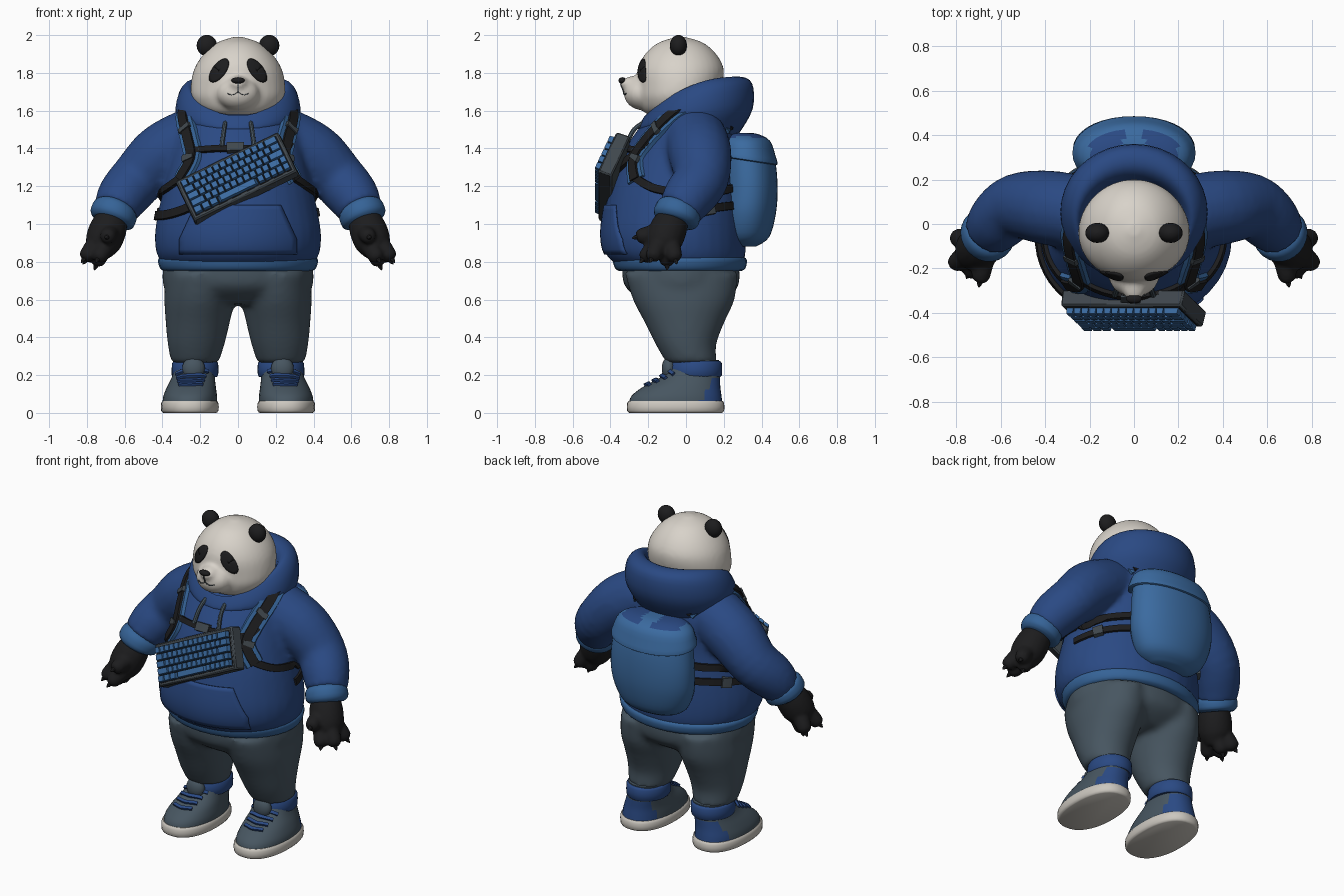
import bpy, bmesh, math
from mathutils import Vector, Matrix
from mathutils.bvhtree import BVHTree

if "Cube" in bpy.data.objects:
    bpy.data.objects.remove(bpy.data.objects["Cube"])
made = []

def material(name, *rgb):
    m = bpy.data.materials.new(name)
    m.use_nodes = True
    m.diffuse_color = (*rgb, 1)
    m.node_tree.nodes["Principled BSDF"].inputs["Base Color"].default_value = (*rgb, 1)
    return m

HOODIE = material("hoodie blue", .023, .067, .228)
TRIM = material("trim blue", .036, .125, .31)
PACK = material("pack blue", .043, .145, .35)
GRAY = material("slate gray", .063, .092, .118)
BLACK = material("black", .012, .012, .013)
FUR = material("cream fur", .69, .65, .59)
SOLE = material("sole cream", .6, .57, .52)
METAL = material("dark gray", .05, .063, .074)

def spline(rows, n):
    """Smooth curve through rows of numbers."""
    out, last = [], len(rows) - 1
    for i in range(last):
        a, b, c, d = (rows[max(0, min(last, i + k))] for k in (-1, 0, 1, 2))
        for t in (k / n for k in range(n)):
            out.append([.5 * (2*q + (r-p)*t + (2*p-5*q+4*r-s)*t*t + (3*q-p-3*r+s)*t**3)
                        for p, q, r, s in zip(a, b, c, d)])
    return out + [list(rows[-1])]

def skin(rings):
    m, last = len(rings[0]), len(rings) - 1
    faces = [(i*m + j, i*m + (j+1) % m, (i+1)*m + (j+1) % m, (i+1)*m + j) for i in range(last) for j in range(m)]
    return [v for r in rings for v in r], faces + [tuple(range(m)), tuple(range(last*m, last*m + m))]

def loft(rows, n=4, seg=36, power=2):
    """Stacked rings: x, y, z, rx, ry, then optional slope and side rise."""
    rings = []
    for r in spline(rows, n):
        x, y, z, rx, ry, slope, rise = (r + [0, 0])[:7]
        ring = []
        for k in range(seg):
            c, s = math.cos(math.tau*k/seg), math.sin(math.tau*k/seg)
            px, py = (math.copysign(abs(q)**(2/power), q) for q in (c, s))
            ring.append((x + rx*px, y + ry*py, z + slope*ry*py + rise*c*c))
        rings.append(ring)
    return skin(rings)

def tube(rows, n=4, seg=18):
    """Round tube along x, y, z with a radius at each point."""
    pts, rings = spline(rows, n), []
    for i, p in enumerate(pts):
        q = (Vector(pts[min(i + 1, len(pts) - 1)][:3]) - Vector(pts[max(i - 1, 0)][:3])).to_track_quat('Z', 'Y')
        rings.append([Vector(p[:3]) + q @ Vector((p[3]*math.cos(a), p[3]*math.sin(a), 0))
                      for a in (math.tau*k/seg for k in range(seg))])
    return skin(rings)

def ball(c, r):
    return loft([(c[0], c[1], c[2] - r[2]*math.cos(a), r[0]*math.sin(a) + 1e-4, r[1]*math.sin(a) + 1e-4)
                 for a in (math.pi*k/12 for k in range(13))], 1, 20)

def box(mat, w, h, d, top=1.0):
    """Box standing on local z = 0, with a scaled top."""
    return skin([[mat @ Vector((x*w/2*k, y*h/2*k, z)) for x, y in ((-1, -1), (1, -1), (1, 1), (-1, 1))]
                 for z, k in ((0, 1), (d, top))])

def make(name, parts, mat, side=1, voxel=0, smooth=6):
    bm = bmesh.new()
    for verts, faces in parts:
        vs = [bm.verts.new((v[0]*side, v[1], v[2])) for v in verts]
        for f in faces:
            bm.faces.new([vs[i] for i in f])
    bmesh.ops.recalc_face_normals(bm, faces=bm.faces)
    me = bpy.data.meshes.new(name)
    bm.to_mesh(me)
    bm.free()
    me.materials.append(mat)
    ob = bpy.data.objects.new(name, me)
    bpy.context.collection.objects.link(ob)
    if voxel:
        rm = ob.modifiers.new("blend", 'REMESH')
        rm.mode, rm.voxel_size, rm.use_smooth_shade = 'VOXEL', voxel, True
        ob.modifiers.new("soften", 'SMOOTH').iterations = smooth
    made.append(ob)
    return ob

def paint(ob, mat, rule):
    ob.data.materials.append(mat)
    for p in ob.data.polygons:
        p.material_index = int(rule(p.center))

def surface(ob):
    bpy.context.view_layer.update()
    return BVHTree.FromObject(ob, bpy.context.evaluated_depsgraph_get())

def strap(name, bvh, pts, width, mat, side=1, thick=.018):
    """Flat band laid on a surface."""
    hits = [bvh.find_nearest(Vector((p[0]*side, p[1], p[2])))[:2] for p in spline(pts, 6)]
    rings = []
    for i, (p, up) in enumerate(hits):
        w = (hits[min(i + 1, len(hits) - 1)][0] - hits[max(i - 1, 0)][0]).cross(up).normalized() * width / 2
        rings.append([p - w - up*.006, p + w - up*.006, p + w*.9 + up*thick, p - w*.9 + up*thick])
    make(name, [skin(rings)], mat)

def decal(name, bvh, shape, nu, nv, mat, lift):
    """Thin patch dropped onto a surface from the front."""
    verts, m = [], nu + 1
    for j in range(nv + 1):
        for i in range(m):
            x, z = shape(i/nu, j/nv)
            hit = bvh.ray_cast(Vector((x, -2, z)), Vector((0, 1, 0)))[0]
            verts.append((x, (hit.y if hit else 0) - lift, z))
    ob = make(name, [(verts, [(j*m+i, j*m+i+1, j*m+m+i+1, j*m+m+i) for j in range(nv) for i in range(nu)])], mat)
    solid = ob.modifiers.new("thickness", 'SOLIDIFY')
    solid.thickness, solid.offset = .009, 0

# Hoodie: torso and sleeves blended together
arm = tube([(.24, .05, 1.45, .17), (.40, .075, 1.365, .168), (.53, .08, 1.24, .148),
            (.61, .015, 1.145, .138), (.65, -.035, 1.07, .118)])
torso = loft([(0, -.03, .78, .39, .33), (0, -.055, .84, .43, .37), (0, -.065, .95, .44, .38),
              (0, -.06, 1.1, .415, .365), (0, -.05, 1.25, .38, .335), (0, -.02, 1.4, .35, .302),
              (0, .01, 1.52, .335, .25), (0, .03, 1.6, .295, .21), (0, .03, 1.67, .19, .15)])
other_arm = ([(-v[0], v[1], v[2]) for v in arm[0]], arm[1])
body = surface(make("hoodie", [torso, arm, other_arm], HOODIE, voxel=.018))
make("hem", [loft([(0, -.03, .75, .39, .32), (0, -.03, .765, .412, .345),
                   (0, -.033, .81, .424, .355), (0, -.035, .83, .40, .335)], 3)], TRIM)
make("hood", [loft([(0, .05, 1.455, .27, .23, .1, 0), (0, .055, 1.55, .328, .298, .2, .02),
                    (0, .05, 1.63, .318, .3, .38, .045), (0, .03, 1.675, .275, .25, .42, .055),
                    (0, 0, 1.65, .24, .215, .42, .05), (0, -.02, 1.55, .2, .18, .3, 0)])], HOODIE)
decal("front_pocket", body, lambda u, v: ((2*u - 1) * (.31 - .12*max(0, v - .3)), .84 + .26*v), 20, 10, HOODIE, .007)

# Head with muzzle and face
skull = loft([(0, -.05, 1.55, .06, .06), (0, -.06, 1.59, .18, .16), (0, -.05, 1.66, .24, .205),
              (0, -.035, 1.73, .25, .224), (0, -.028, 1.82, .232, .228), (0, -.028, 1.9, .182, .188),
              (0, -.028, 1.96, .112, .118), (0, -.028, 1.99, .025, .025)])
muzzle = [ball((0, -.23, 1.692), (.115, .1, .09)), ball((0, -.27, 1.742), (.055, .08, .042))]
face = surface(make("head", [skull] + muzzle, FUR, voxel=.013))
make("nose", [ball((0, -.337, 1.76), (.036, .02, .017))], BLACK)
decal("mouth_crease", face, lambda u, v: ((u - .5)*.006, 1.7 + .05*v), 1, 5, METAL, .001)

# Trousers
legs = [loft([(.2*s, -.025, .74, .18, .3), (.205*s, -.012, .6, .185, .27), (.213*s, -.008, .48, .17, .212),
              (.222*s, 0, .36, .15, .16), (.228*s, .03, .265, .126, .135)]) for s in (1, -1)]
hips = loft([(0, -.02, .575, .24, .18), (0, -.02, .63, .36, .265), (0, -.025, .69, .40, .308), (0, -.03, .8, .395, .31)])
make("trousers", legs + [hips], GRAY, voxel=.018, smooth=10)

for s, tag in ((1, "left_"), (-1, "right_")):
    # Ear, eye patch and lip
    make(tag + "ear", [ball((.165, -.04, 1.945), (.054, .045, .056))], BLACK, s)
    def patch(u, v):
        a, b = (r*(.04 + .96*v) for r in (.034*math.cos(math.tau*u), .074*math.sin(math.tau*u)))
        return s*(.1 + a*.8 - b*.6), 1.812 + a*.6 + b*.8
    decal(tag + "eye_patch", face, patch, 20, 4, BLACK, .004)
    decal(tag + "lip", face, lambda u, v: (s*.055*u, 1.698 - .016*math.sin(2.6*u) + .004*v), 8, 1, METAL, .001)

    # Sleeve cuff and clawed hand
    make(tag + "cuff", [tube([(.64, -.03, 1.09, .10), (.648, -.038, 1.073, .122),
                              (.668, -.055, 1.03, .122), (.676, -.062, 1.01, .095)], 3, 24)], TRIM, s)
    hand = [tube([(.655, -.05, 1.06, .075), (.685, -.09, .98, .098), (.715, -.12, .9, .095), (.735, -.13, .84, .062)])]
    claws = []
    for base, tip in (((.75, -.08, .89), (.795, -.06, .825)), ((.72, -.1, .87), (.745, -.1, .8)),
                      ((.75, -.14, .9), (.803, -.175, .83)), ((.70, -.16, .88), (.735, -.215, .825)),
                      ((.67, -.13, .96), (.69, -.24, .935))):
        t = Vector(tip)
        d = (t - Vector(base)).normalized()
        hand.append(tube([(*base, .05), (*t, .041), (*(t + d*.024), .014)], 4, 12))
        claws.append(tube([(*t, .016), (*(t + d*.03), .012), (*(t + d*.048), .001)], 2, 8))
    make(tag + "hand", hand, BLACK, s, voxel=.011, smooth=3)
    make(tag + "claws", claws, BLACK, s)

    # High-top shoe
    make(tag + "sole", [loft([(.255, -.055, 0, .14, .245), (.255, -.055, .012, .152, .257),
                              (.255, -.055, .05, .152, .257), (.255, -.055, .064, .143, .247)], 2, 40, 2.3)], SOLE, s)
    shoe = make(tag + "shoe", [loft([(.255, -.055, .05, .145, .248), (.253, -.05, .09, .142, .238),
                                     (.247, -.025, .135, .13, .207), (.237, .02, .185, .115, .16),
                                     (.23, .045, .23, .11, .133), (.226, .05, .28, .11, .125)], 4, 40, 2.2)], GRAY, s)
    paint(shoe, HOODIE, lambda c: c.y > .05 + .5*c.z and c.z < .185)
    make(tag + "ankle_band", [loft([(.228, .05, .19, .11, .125), (.228, .05, .2, .123, .14),
                                    (.227, .053, .262, .122, .137), (.227, .055, .275, .11, .122)], 2)], HOODIE, s)
    make(tag + "tongue", [ball((.235, -.09, .235), (.06, .038, .062))], GRAY, s)
    top = surface(shoe)
    for k in range(4):
        y, z, w = -.22 + .04*k, .155 + .022*k, .06 + .008*k
        row = [(.25 - w, y + .03, z - .01), (.25, y, z + .01), (.25 + w, y + .03, z - .01)]
        strap(f"{tag}lace_{k + 1}", top, row, .021, HOODIE, s, .013)

    # Backpack straps and drawstring
    path = [(.18, .27, 1.52), (.23, .15, 1.6), (.28, 0, 1.62), (.31, -.14, 1.56), (.285, -.24, 1.46),
            (.27, -.3, 1.36), (.32, -.28, 1.24)]
    under = [(.31, -.28, 1.25), (.36, -.15, 1.18), (.38, .02, 1.16), (.3, .2, 1.18), (.22, .25, 1.19)]
    waist = [(.42, -.03, 1.06), (.41, .05, 1.07), (.33, .18, 1.09), (.2, .27, 1.1)]
    strap(tag + "strap_pad", body, path, .112, TRIM, s, .014)
    strap(tag + "shoulder_strap", body, path, .06, BLACK, s, .026)
    strap(tag + "strap_buckle", body, [(.305, -.17, 1.53), (.3, -.19, 1.51)], .078, METAL, s, .032)
    strap(tag + "strap_clip", body, [(.278, -.28, 1.375), (.284, -.3, 1.35)], .075, METAL, s, .032)
    strap(tag + "under_strap", body, under, .045, BLACK, s)
    strap(tag + "waist_strap", body, waist, .045, BLACK, s, .012)
    strap(tag + "waist_buckle", body, [(.39, .1, 1.075), (.36, .15, 1.085)], .065, METAL, s, .024)
    make(tag + "drawstring", [tube([(.064, -.2, 1.55, .012), (.074, -.275, 1.5, .012), (.086, -.32, 1.41, .013)], 4, 8)],
         GRAY, s)
strap("chest_strap", body, [(-.26, -.3, 1.41), (0, -.35, 1.41), (.26, -.3, 1.41)], .036, BLACK)
strap("chest_buckle", body, [(-.06, -.34, 1.41), (.03, -.34, 1.41)], .055, METAL, 1, .028)
strap("sling_strap", body, [(-.42, -.03, 1.04), (-.37, -.25, 1.05), (-.24, -.37, 1.1), (0, -.4, 1.22),
                            (.22, -.32, 1.36), (.3, -.22, 1.45)], .05, BLACK)

# Backpack with flap
make("backpack", [loft([(0, .31, .88, .12, .06), (0, .315, .93, .21, .125), (0, .325, 1.05, .265, .15),
                        (0, .335, 1.18, .275, .15), (0, .33, 1.32, .262, .145), (0, .32, 1.42, .24, .125),
                        (0, .31, 1.46, .19, .085)], 4, 36, 2.1)], PACK)
flap = make("backpack_flap", [loft([(0, .32, 1.335, .255, .14, -.15), (0, .32, 1.34, .277, .165, -.15),
                                    (0, .318, 1.38, .268, .155, -.1), (0, .31, 1.44, .24, .135, 0),
                                    (0, .3, 1.475, .17, .085, 0), (0, .3, 1.483, .05, .03, 0)], 3, 36, 2.1)], PACK)
paint(flap, HOODIE, lambda c: c.z > 1.455 and .05 < abs(c.x) < .2)

# Keyboard slung across the chest
across = Vector((.55, 0, .265)).normalized()
out = across.cross(Vector((-.11, .1, .21))).normalized()
axes = Matrix((across, out.cross(across), out)).transposed().to_4x4()
frame, W, H = Matrix.Translation((-.005, -.387, 1.243)) @ axes, .61, .255
case = make("keyboard_case", [box(frame @ Matrix.Translation((0, 0, -.046)), W, H, .078, .985)], METAL)
case.modifiers.new("rounded", 'BEVEL').width = .008
make("keyboard_plate", [box(frame @ Matrix.Translation((0, 0, .027)), W*.93, H*.84, .007)], BLACK)
unit, pitch, keys = W*.92 / 15, H*.165, []
for r, row in enumerate(([1]*13 + [2], [1.5] + [1]*12 + [1.5], [1.75] + [1]*11 + [2.25],
                         [2.25] + [1]*10 + [1.75, 1], [1.25]*3 + [6.25] + [1]*5)):
    for i, w in enumerate(row):
        at = frame @ Matrix.Translation(((sum(row[:i]) + w/2 - 7.5)*unit, (2 - r)*pitch, .03))
        keys.append(box(at, w*unit - .004, pitch - .005, .03, .88))
make("keyboard_keys", keys, PACK)

# Shading
bpy.ops.object.select_all(action='DESELECT')
for ob in made:
    ob.select_set(True)
bpy.context.view_layer.objects.active = made[0]
bpy.ops.object.shade_smooth_by_angle(angle=math.radians(40))
